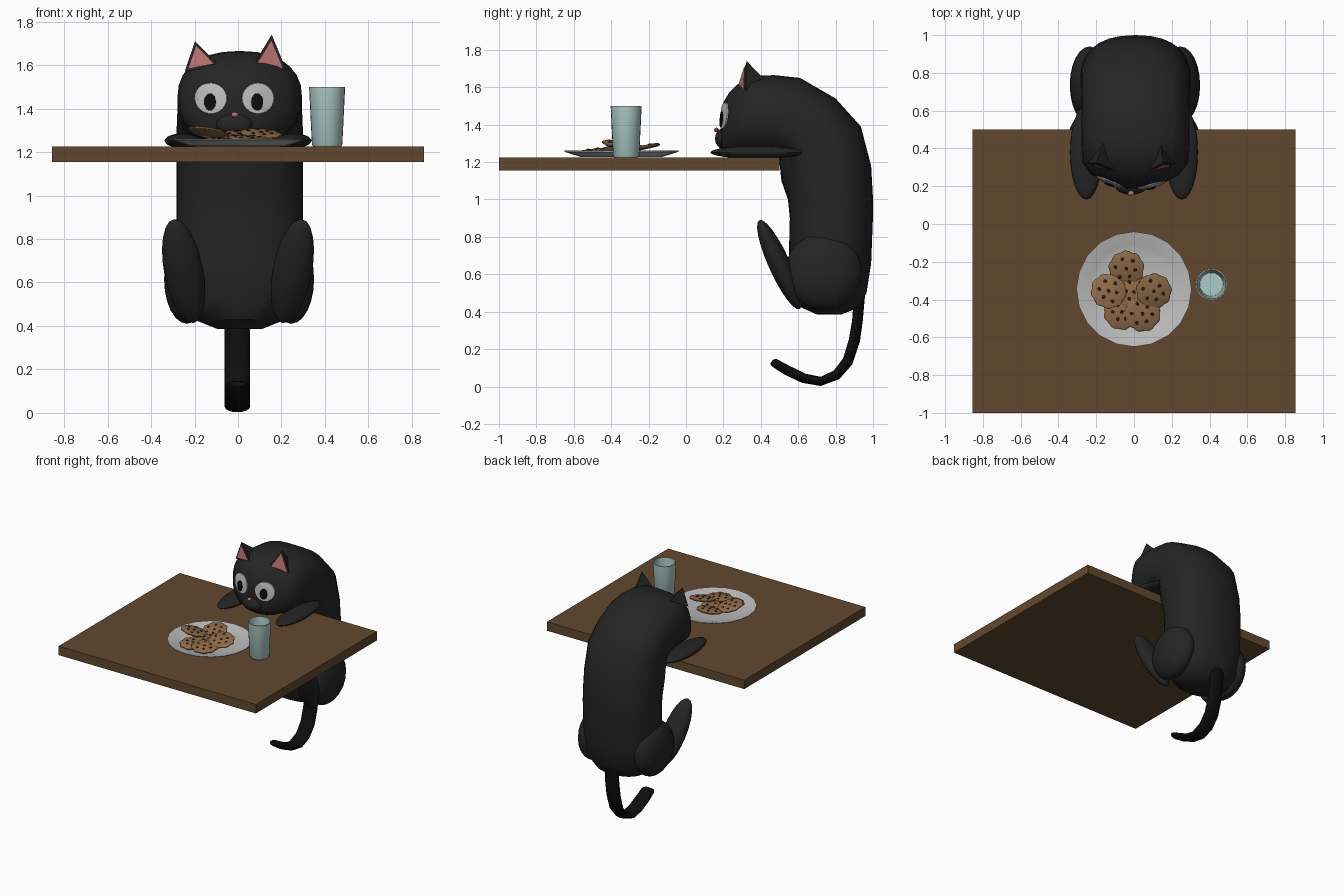
import bpy, bmesh, math, random
from math import sin, cos, pi
from mathutils import Matrix, Vector, Euler
from mathutils.bvhtree import BVHTree

if "Cube" in bpy.data.objects:
    bpy.data.objects.remove(bpy.data.objects["Cube"])

random.seed(4)


def mat(name, r, g, b):
    m = bpy.data.materials.new(name)
    m.diffuse_color = (r, g, b, 1)
    m.use_nodes = True
    m.node_tree.nodes["Principled BSDF"].inputs["Base Color"].default_value = m.diffuse_color
    return m


FUR = mat("fur", .018, .018, .018)
DARK = mat("black", .004, .004, .004)
WOOD = mat("wood", .12, .065, .027)
PINK = mat("pink", .5, .17, .16)
WHITE = mat("eye_white", .5, .5, .5)
GLASS = mat("glass", .42, .6, .57)
DOUGH = mat("dough", .28, .15, .065)
CHIP = mat("chocolate", .025, .012, .007)
CHINA = mat("china", .5, .5, .5)


def finish(name, bm, m, angle=40):
    bmesh.ops.recalc_face_normals(bm, faces=bm.faces)
    me = bpy.data.meshes.new(name)
    bm.to_mesh(me)
    bm.free()
    me.materials.append(m)
    ob = bpy.data.objects.new(name, me)
    bpy.context.collection.objects.link(ob)
    if angle:
        bpy.ops.object.select_all(action='DESELECT')
        ob.select_set(True)
        bpy.context.view_layer.objects.active = ob
        bpy.ops.object.shade_smooth_by_angle(angle=math.radians(angle))
    return ob


def skin(bm, rings, caps=True):
    for a, b in zip(rings, rings[1:]):
        for i in range(len(a)):
            j = (i + 1) % len(a)
            bm.faces.new((a[i], a[j], b[j], b[i]))
    if caps:
        bm.faces.new(rings[0])
        bm.faces.new(rings[-1])


def loft(name, sections, cx, m, n=24, power=1.0):
    """Oval rings, each given by its front and back points in the y-z plane and a half width."""
    bm, rings = bmesh.new(), []
    for fy, fz, by, bz, w in sections:
        f, b = Vector((cx, fy, fz)), Vector((cx, by, bz))
        ring = []
        for k in range(n):
            t = 2 * pi * k / n
            c = math.copysign(abs(cos(t)) ** power, cos(t))
            s = math.copysign(abs(sin(t)) ** power, sin(t))
            ring.append(bm.verts.new((f + b) / 2 + (f - b) / 2 * c + Vector((w * s, 0, 0))))
        rings.append(ring)
    skin(bm, rings)
    return finish(name, bm, m)


def lathe(name, profile, centre, n, m, angle=30):
    bm = bmesh.new()
    rings = [[bm.verts.new((centre[0] + r * cos(2 * pi * k / n), centre[1] + r * sin(2 * pi * k / n), z))
              for k in range(n)] for r, z in profile]
    skin(bm, rings)
    return finish(name, bm, m, angle)


def ellipsoid(name, loc, radii, rot, m, seg=24):
    bm = bmesh.new()
    mx = Matrix.LocRotScale(Vector(loc), Euler(rot), Vector(radii))
    bmesh.ops.create_uvsphere(bm, u_segments=seg, v_segments=seg // 2, radius=1, matrix=mx)
    return finish(name, bm, m)


# Table top
bm = bmesh.new()
bmesh.ops.create_cube(bm, size=1, matrix=Matrix.LocRotScale(Vector((0, -.25, 1.19)), None, Vector((1.71, 1.5, .07))))
finish("table_top", bm, WOOD, 0)

# Body and head in one bent sweep
body = loft("body", [
    (.70, .385, .83, .385, .10), (.60, .43, .92, .42, .20), (.56, .52, .965, .50, .265),
    (.55, .70, .99, .66, .29), (.555, .90, 1.0, .92, .292), (.545, 1.0, 1.0, 1.0, .292),
    (.51, 1.10, .99, 1.18, .292), (.495, 1.24, .935, 1.39, .29), (.46, 1.235, .80, 1.54, .287),
    (.41, 1.23, .61, 1.65, .285), (.36, 1.23, .47, 1.665, .287), (.30, 1.23, .35, 1.66, .28),
    (.25, 1.235, .275, 1.615, .235), (.215, 1.25, .23, 1.57, .16),
    (.19, 1.28, .20, 1.52, .09), (.185, 1.33, .19, 1.46, .03)], .008, FUR, 28, .86)
ellipsoid("muzzle", (-.015, .20, 1.325), (.085, .045, .055), (0, 0, 0), FUR, 16)
ellipsoid("nose", (-.015, .163, 1.372), (.018, .014, .012), (0, 0, 0), PINK, 10)

# Eyes laid onto the face surface
tree = BVHTree.FromObject(body, bpy.context.evaluated_depsgraph_get())


def face_patch(name, x, z, rx, rz, lift, m):
    bm, rings = bmesh.new(), []
    for q in (1.0, .96, .7, .4, .1):
        ring = []
        for k in range(24):
            t = 2 * pi * k / 24
            px, pz = x + q * rx * cos(t), z + q * rz * sin(t)
            hit = tree.ray_cast(Vector((px, -1, pz)), Vector((0, 1, 0)))[0]
            y = hit.y - (lift if q < 1 else -.005)
            ring.append(bm.verts.new((px, y, pz)))
        rings.append(ring)
    skin(bm, rings, False)
    bm.faces.new(rings[-1])
    finish(name, bm, m, 50)


for side, x in (("left", -.125), ("right", .092)):
    face_patch(side + "_eye", x, 1.447, .076, .073, .006, WHITE)
    face_patch(side + "_pupil", x - .004, 1.43, .028, .041, .012, DARK)

# Ears: black pyramid with a pink inset on the front
for side, tip, a, b, c in (
        ("left", (-.198, .325, 1.71), (-.245, .32, 1.57), (-.09, .28, 1.60), (-.16, .43, 1.63)),
        ("right", (.155, .325, 1.74), (.225, .32, 1.57), (.07, .28, 1.60), (.14, .43, 1.63))):
    pts = [Vector(p) for p in (tip, a, b, c)]
    bm = bmesh.new()
    v = [bm.verts.new(p) for p in pts]
    for f in ((0, 1, 2), (0, 2, 3), (0, 3, 1), (1, 3, 2)):
        bm.faces.new([v[i] for i in f])
    finish(side + "_ear", bm, FUR, 0)
    mid = (pts[0] + pts[1] + pts[2]) / 3
    bm = bmesh.new()
    bm.faces.new([bm.verts.new(mid + (p - mid) * .78 + Vector((0, -.008, 0))) for p in pts[:3]])
    finish(side + "_inner_ear", bm, PINK, 0)

# Limbs, mirrored left and right
for side, s in (("left", -1), ("right", 1)):
    ellipsoid(side + "_front_leg", (s * .253, .38, 1.252), (.085, .25, .034), (0, 0, 0), FUR)
    ellipsoid(side + "_thigh", (s * .24 + .005, .735, .615), (.105, .205, .205), (0, 0, 0), FUR)
    ellipsoid(side + "_foot", (s * .25, .50, .652), (.09, .058, .265),
              (math.radians(24), s * math.radians(11), 0), FUR)

# Tail
loft("tail", [
    (.90, .52, .96, .52, .058), (.888, .35, .945, .35, .058), (.87, .25, .93, .24, .058),
    (.84, .15, .89, .12, .058), (.79, .085, .82, .04, .058), (.72, .052, .72, .003, .058),
    (.64, .068, .62, .02, .057), (.55, .112, .53, .062, .056), (.485, .147, .462, .105, .052),
    (.465, .145, .45, .122, .04)], -.003, DARK, 16)

# Plate and drinking glass
lathe("plate", [(.18, 1.226), (.22, 1.228), (.305, 1.255), (.305, 1.261), (.235, 1.245), (.215, 1.238), (.05, 1.238)],
      (0, -.345), 20, CHINA)
lathe("glass", [(.02, 1.225), (.064, 1.225), (.07, 1.235), (.083, 1.5), (.076, 1.5), (.062, 1.245), (.02, 1.245)],
      (.41, -.32), 24, GLASS)

# Cookies: wavy discs with chocolate chips; position, then x and y tilt in degrees
for i, (x, y, z, rx, ry) in enumerate((
        (-.065, -.465, 1.254, 4, 0), (.045, -.475, 1.262, 5, -4), (0, -.36, 1.262, 0, 0),
        (-.04, -.235, 1.276, -12, 0), (-.135, -.355, 1.290, 0, -15), (.105, -.355, 1.283, 0, 13))):
    mx = Matrix.LocRotScale(Vector((x, y, z)), Euler((math.radians(rx), math.radians(ry), i)), None)
    bm, rings = bmesh.new(), []
    for q, h in ((.9, -.009), (1, -.003), (1, .003), (.88, .009)):
        rings.append([bm.verts.new(mx @ Vector((r * cos(t), r * sin(t), h))) for t, r in
                      ((2 * pi * k / 32, q * (.093 + .004 * cos(2 * pi * k / 32 * 9))) for k in range(32))])
    skin(bm, rings)
    finish(f"cookie_{i + 1}", bm, DOUGH)
    bm = bmesh.new()
    for k in range(7):
        r = 0 if k == 0 else random.uniform(.04, .062)
        p = mx @ Matrix.Translation((r * cos(k * pi / 3), r * sin(k * pi / 3), .009))
        bmesh.ops.create_icosphere(bm, subdivisions=1, radius=.011, matrix=p @ Matrix.Diagonal((1, 1, .5, 1)))
    finish(f"chips_{i + 1}", bm, CHIP)
